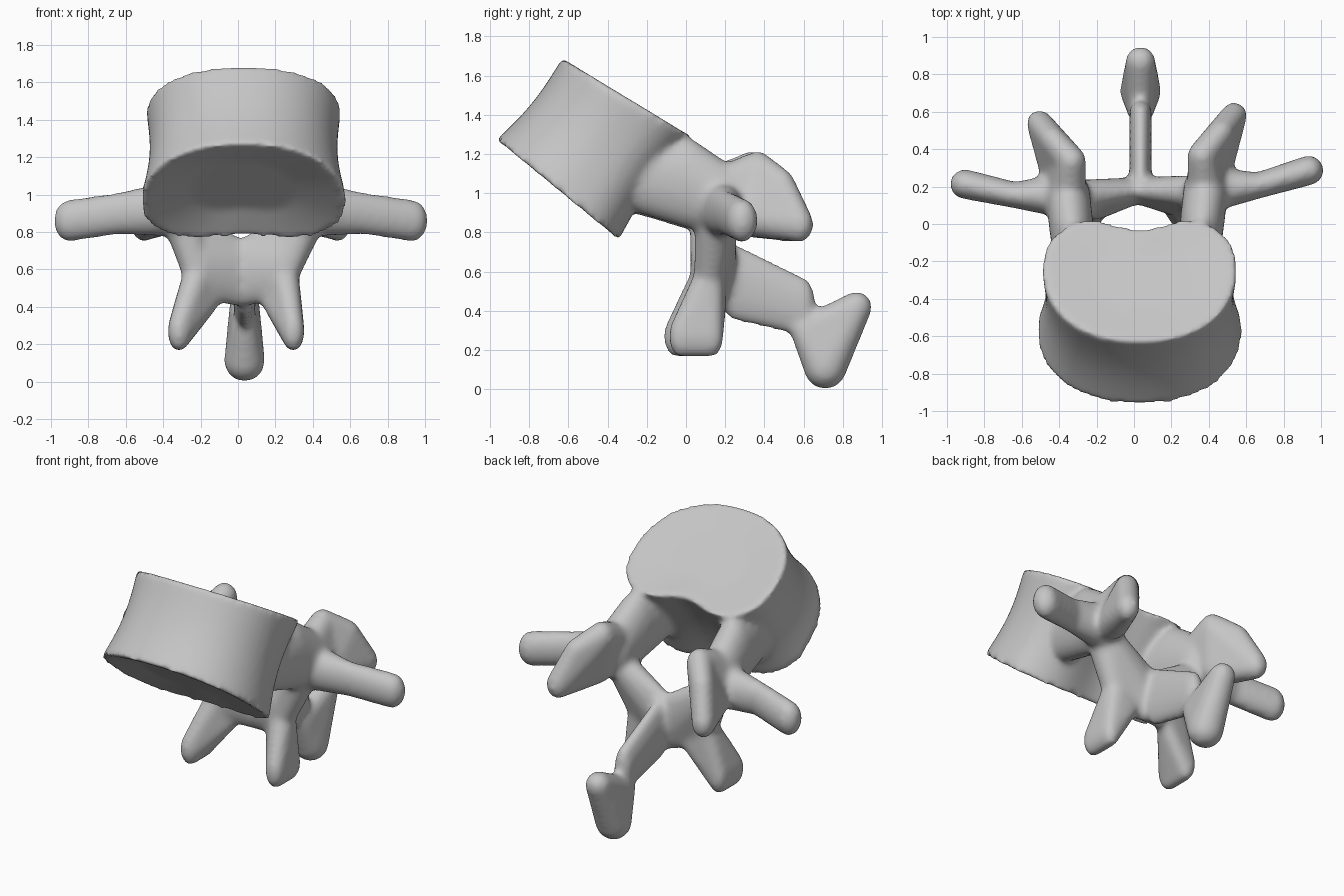
import bpy, bmesh
from math import sin, cos, pi, exp
from mathutils import Vector

cube = bpy.data.objects.get("Cube")
if cube:
    bpy.data.objects.remove(cube, do_unlink=True)

bone = bpy.data.materials.new("pale_grey_bone")
bone.use_nodes = True
grey = 0.56
colour = (grey, grey, grey, 1)
bone.diffuse_color = colour
bone.node_tree.nodes["Principled BSDF"].inputs["Base Color"].default_value = colour

# Unit ball directions shared by every rounded part
ball_bm = bmesh.new()
bmesh.ops.create_icosphere(ball_bm, subdivisions=3, radius=1)
directions = [vert.co.copy() for vert in ball_bm.verts]
ball_bm.free()

bm = bmesh.new()


def ball(x, y, z, radius, tall=1):
    """Points of a ball, stretched upward by the factor tall."""
    centre = Vector((x, y, z))
    return [centre + radius * Vector((d.x, d.y, d.z * tall)) for d in directions]


def hull(*balls):
    """Rounded solid wrapped around several balls."""
    verts = [bm.verts.new(point) for points in balls for point in points]
    result = bmesh.ops.convex_hull(bm, input=verts)
    spare = {item for item in result["geom_interior"] + result["geom_unused"]
             if isinstance(item, bmesh.types.BMVert)}
    bmesh.ops.delete(bm, geom=list(spare), context="VERTS")


def chain(*balls):
    """Limb running from each ball to the next."""
    for start, end in zip(balls, balls[1:]):
        hull(start, end)


def power(value, exponent):
    return (1 if value >= 0 else -1) * abs(value) ** exponent


# Body: tilted kidney-shaped drum with rear horns
bottom_centre, top_centre = Vector((0.03, -0.64, 1)), Vector((0.03, -0.3, 1.49))
bottom_depth, top_depth = Vector((0, 0.33, -0.27)), Vector((0, 0.33, -0.2))


def body_ring(height, scale, count=64):
    centre = bottom_centre.lerp(top_centre, height)
    depth = bottom_depth.lerp(top_depth, height)
    width = Vector((0.55 - 0.03 * height, 0, 0))
    ring = []
    for i in range(count):
        angle = 2 * pi * i / count
        across, along = power(cos(angle), 0.9), sin(angle)
        if along > 0:
            notch = (0.17 + 0.12 * height) * exp(-6 * across ** 2)
            back = (0.85 + 0.13 * height) * along ** 0.7 - notch
        else:
            back = 1.15 * power(along, 0.95)
        offset = width * across + depth * (back + 0.15)
        ring.append(bm.verts.new(centre + offset * scale))
    return ring


# Waisted wall between two dished ends
steps = 8
wall = [body_ring(i / steps, 1 - 0.06 * sin(pi * i / steps)) for i in range(steps + 1)]
rings = [body_ring(0.08, 0.5), *wall, body_ring(0.97, 0.5)]
for low, high in zip(rings, rings[1:]):
    for i in range(len(low)):
        bm.faces.new((low[i - 1], low[i], high[i], high[i - 1]))
bm.faces.new(rings[0][::-1])
bm.faces.new(rings[-1])

# Paired parts; the lower processes differ a little between the sides
for side, root_x, tip_x in ((-1, 0.3, 0.33), (1, 0.33, 0.28)):
    def paired(x, y, z, radius, tall=1):
        return ball(0.015 + side * x, y + side * x / 25, z, radius, tall)

    # Pedicle joining the body to the arch
    chain(paired(0.32, -0.3, 1.1, 0.11, 1.7),
          paired(0.35, 0, 1.05, 0.12, 1.9),
          paired(0.37, 0.18, 0.97, 0.12, 1.5))

    # Transverse process
    chain(paired(0.4, 0.17, 0.92, 0.12, 1.2),
          paired(0.65, 0.18, 0.9, 0.07, 1.6),
          paired(0.92, 0.25, 0.86, 0.08, 1.4))

    # Superior articular process with its rear knob
    shoulder = paired(0.37, 0.15, 1.03, 0.1)
    peak = paired(0.35, 0.35, 1.12, 0.08, 1.2)
    base = paired(0.42, 0.3, 0.88, 0.1)
    ridge = paired(0.45, 0.47, 1.04, 0.07, 1.2)
    knob = paired(0.52, 0.56, 0.84, 0.07, 1.3)
    hull(shoulder, peak, base)
    hull(peak, base, ridge, knob)

    # Lamina sloping to the midline
    lamina_edge = paired(0.33, 0.16, 0.86, 0.09)
    lamina_middle = paired(0.22, 0.11, 0.6, 0.08, 2)
    lamina_crest = paired(0, 0.18, 0.58, 0.07, 2.6)
    hull(lamina_edge, lamina_middle, lamina_crest)

    # Inferior articular process
    root = paired(root_x, 0.13, 0.82, 0.1)
    neck = paired(0.23, 0.11, 0.57, 0.08)
    web = paired(0.16, 0.14, 0.45, 0.06)
    front_tip = paired(tip_x, -0.04, 0.27, 0.06, 1.8)
    back_tip = paired(tip_x, 0.12, 0.27, 0.06, 1.8)
    hull(root, neck)
    hull(neck, web, front_tip, back_tip)


def middle(y, z, radius, tall=1):
    return ball(0.035, y, z, radius, tall)


# Spinous process: thin blade and thick hooked end
hull(middle(0.24, 0.55, 0.06, 3.3), middle(0.6, 0.42, 0.06, 2.5))
hull(middle(0.6, 0.3, 0.07), middle(0.87, 0.42, 0.08), middle(0.71, 0.11, 0.11))

bmesh.ops.recalc_face_normals(bm, faces=bm.faces)
mesh = bpy.data.meshes.new("vertebra")
bm.to_mesh(mesh)
bm.free()
mesh.materials.append(bone)
vertebra = bpy.data.objects.new("vertebra", mesh)
bpy.context.collection.objects.link(vertebra)

# Fuse the parts into one soft surface
fuse = vertebra.modifiers.new("fuse", "REMESH")
fuse.mode = "VOXEL"
fuse.voxel_size = 0.018
fuse.use_smooth_shade = True
soften = vertebra.modifiers.new("soften", "SMOOTH")
soften.factor = 0.5
soften.iterations = 12
mesh.shade_smooth()
